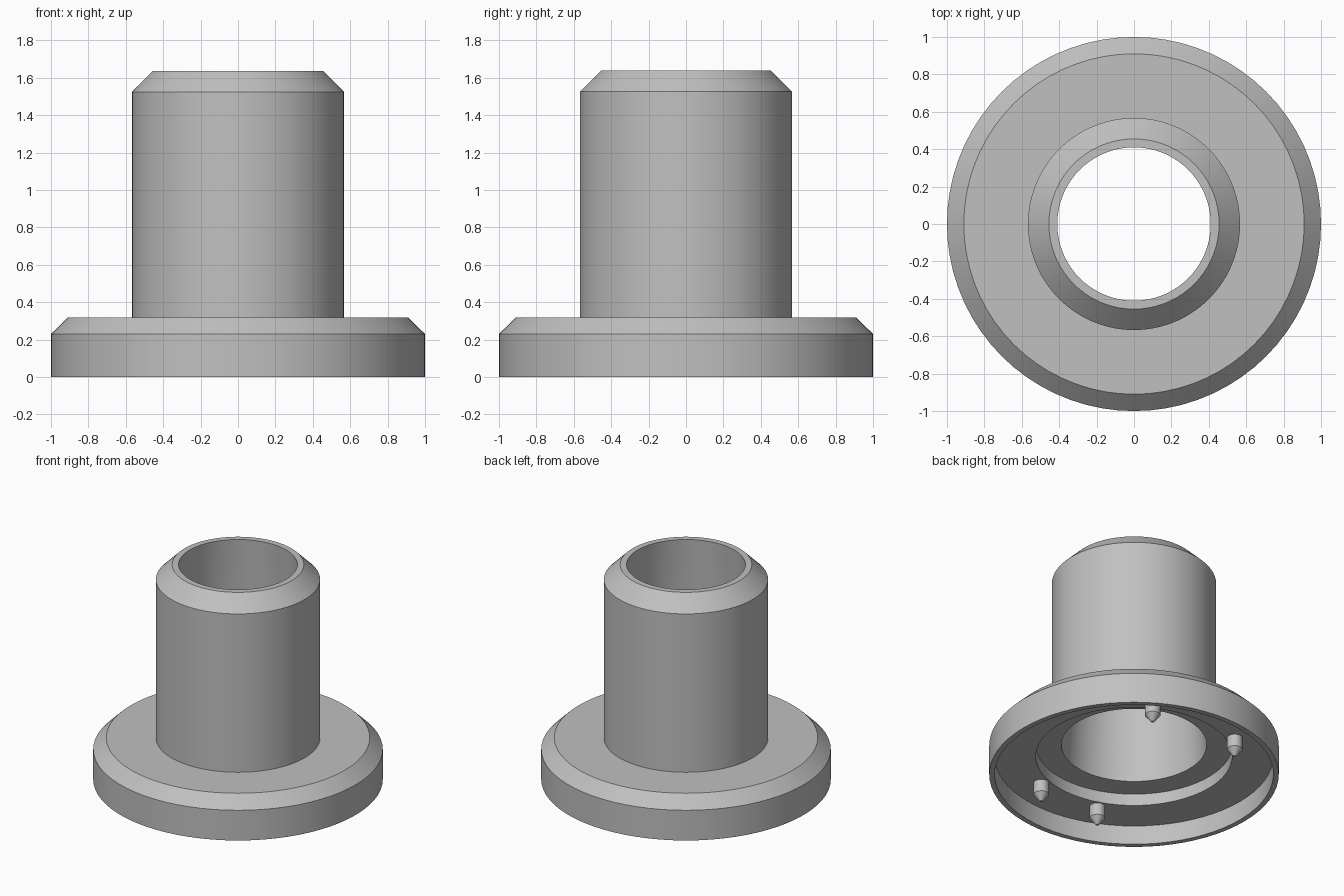
import bpy, bmesh, math
from mathutils import Matrix, Vector

cube = bpy.data.objects.get("Cube")
if cube:
    bpy.data.objects.remove(cube, do_unlink=True)

grey = bpy.data.materials.new("plain grey")
grey.use_nodes = True
COLOUR = (0.53, 0.53, 0.53, 1)
grey.diffuse_color = COLOUR
grey.node_tree.nodes["Principled BSDF"].inputs["Base Color"].default_value = COLOUR


def lathe(name, profile, sides, closed, location=(0, 0, 0)):
    """Revolve (radius, height) points around the z axis."""
    bm = bmesh.new()
    verts = [bm.verts.new((r, 0, z)) for r, z in profile]
    pairs = list(zip(verts, verts[1:]))
    if closed:
        pairs.append((verts[-1], verts[0]))
    edges = [bm.edges.new(p) for p in pairs]
    bmesh.ops.spin(bm, geom=verts + edges, cent=(0, 0, 0), axis=(0, 0, 1),
                   angle=2 * math.pi, steps=sides, use_duplicate=False)
    bmesh.ops.remove_doubles(bm, verts=bm.verts, dist=0.0005)
    bmesh.ops.recalc_face_normals(bm, faces=bm.faces)
    mesh = bpy.data.meshes.new(name)
    bm.to_mesh(mesh)
    bm.free()
    mesh.materials.append(grey)
    obj = bpy.data.objects.new(name, mesh)
    obj.location = location
    bpy.context.collection.objects.link(obj)
    bpy.ops.object.select_all(action='DESELECT')
    obj.select_set(True)
    bpy.context.view_layer.objects.active = obj
    bpy.ops.object.shade_smooth_by_angle(angle=math.radians(30))
    return obj


# Hollow flanged sleeve: outside going up, bore going down, stepped underside
RECESS = 0.145
lathe("flanged_sleeve", [
    (1.0, 0), (1.0, 0.23), (0.91, 0.318), (0.567, 0.318),
    (0.567, 1.525), (0.455, 1.637), (0.41, 1.637),
    (0.502, 0.235), (0.678, 0.235), (0.678, RECESS),
    (0.962, RECESS), (0.962, 0)], 72, True)

# Locating pegs under the flange, two pairs mirrored across x
for label, degrees in (("back", 60), ("front", -70)):
    for side, sign in (("left", 1), ("right", -1)):
        a = math.radians(degrees)
        lathe(f"{label}_{side}_peg",
              [(0, RECESS), (0.054, RECESS), (0.054, 0.054), (0.01, 0), (0, 0)],
              24, False,
              (sign * 0.74 * math.cos(a), 0.74 * math.sin(a), 0))
